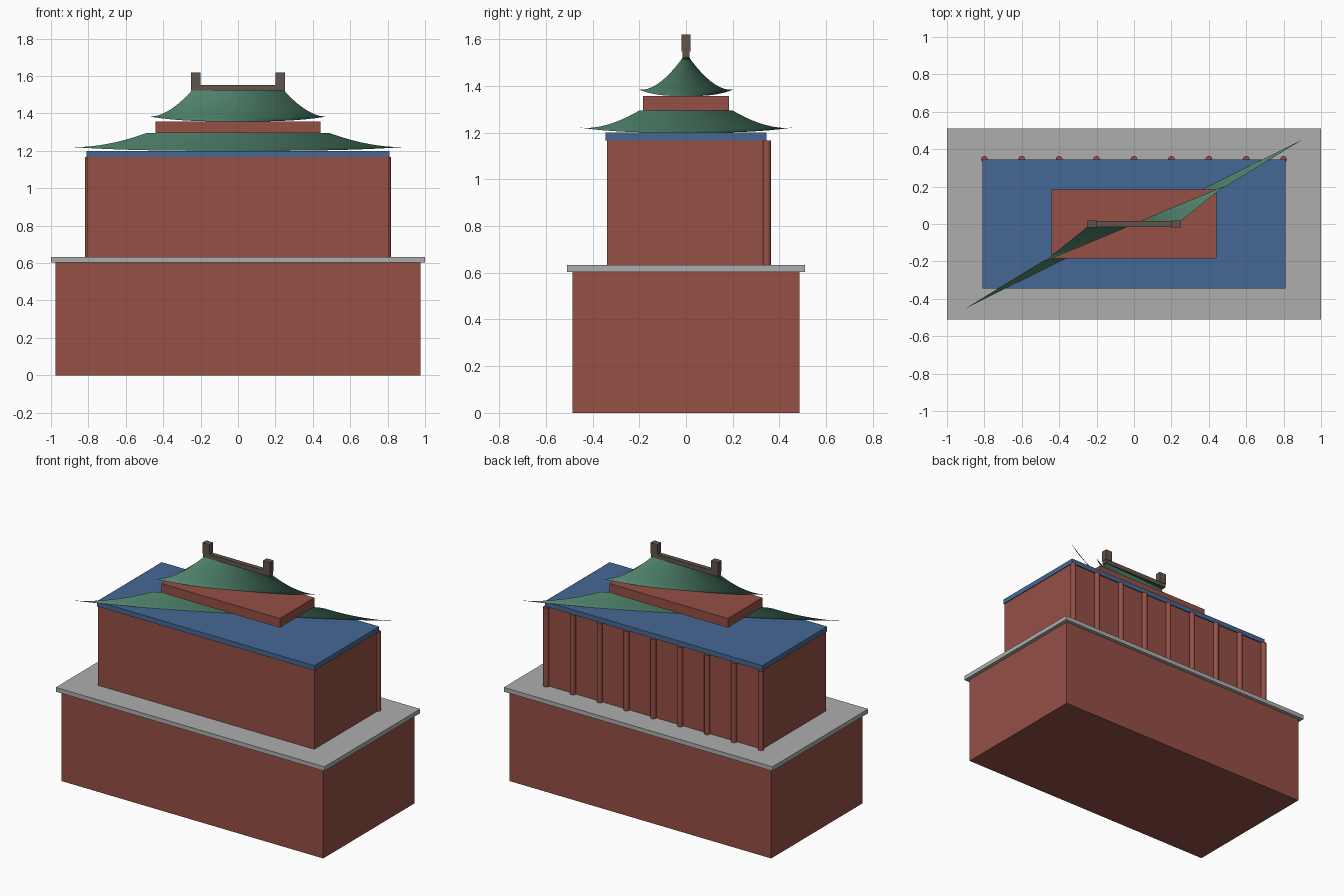
import bpy, bmesh, math

if "Cube" in bpy.data.objects:
    bpy.data.objects.remove(bpy.data.objects["Cube"])


def material(name, rgb):
    m = bpy.data.materials.new(name)
    m.diffuse_color = (*rgb, 1)
    m.use_nodes = True
    m.node_tree.nodes["Principled BSDF"].inputs["Base Color"].default_value = m.diffuse_color
    return m


RED = material("red_wall", (0.30, 0.08, 0.06))
BLUE = material("blue_beam", (0.06, 0.14, 0.30))
GREEN = material("green_tile", (0.08, 0.23, 0.15))
BROWN = material("ridge_brown", (0.12, 0.09, 0.07))
GREY = material("stone_grey", (0.42, 0.42, 0.42))


def box(name, hx, hy, z0, z1, mat, x=0):
    bpy.ops.mesh.primitive_cube_add(size=1, location=(x, 0, (z0 + z1) / 2))
    o = bpy.context.object
    o.name = name
    o.scale = (2 * hx, 2 * hy, z1 - z0)
    bpy.ops.object.transform_apply(location=False, rotation=False, scale=True)
    o.data.materials.append(mat)
    return o


def roof(name, eave, top, z0, z1, lift, n=32, rows=10):
    """Twisted diagonal roof sheet: each level is a straight diagonal
    from (-hx,-hy) to (hx,hy), with a concave rise and lifted tips."""
    bm = bmesh.new()
    grid = []
    for j in range(rows + 1):
        t = j / rows
        hx = eave[0] + (top[0] - eave[0]) * t
        hy = eave[1] + (top[1] - eave[1]) * t
        row = []
        for i in range(n + 1):
            s = 2 * i / n - 1
            z = z0 + (z1 - z0) * t ** 1.6 + lift * abs(s) ** 3 * (1 - t) ** 2
            row.append(bm.verts.new((s * hx, s * hy, z)))
        grid.append(row)
    for a, b in zip(grid, grid[1:]):
        for i in range(n):
            f = bm.faces.new((a[i], a[i + 1], b[i + 1], b[i]))
            f.smooth = True
    me = bpy.data.meshes.new(name)
    bm.to_mesh(me)
    bm.free()
    me.materials.append(GREEN)
    o = bpy.data.objects.new(name, me)
    bpy.context.collection.objects.link(o)


# Base and terrace
box("base", 0.975, 0.486, 0, 0.604, RED)
box("terrace_slab", 1.0, 0.51, 0.604, 0.633, GREY)

# Main hall with beam band
box("hall", 0.805, 0.338, 0.633, 1.167, RED)
box("beam_band", 0.81, 0.345, 1.167, 1.2, BLUE)

# Row of columns along the back wall
for i in range(9):
    bpy.ops.mesh.primitive_cylinder_add(vertices=12, radius=0.018, depth=0.534,
                                        location=(-0.8 + 0.2 * i, 0.346, 0.9))
    col = bpy.context.object
    col.name = f"column_{i + 1}"
    col.data.materials.append(RED)
    bpy.ops.object.shade_smooth_by_angle(angle=math.radians(40))

# Roof tiers and upper storey
roof("lower_roof", (0.91, 0.457), (0.49, 0.2), 1.2, 1.295, 0.022)
box("upper_storey", 0.44, 0.184, 1.295, 1.357, RED)
roof("upper_roof", (0.482, 0.202), (0.24, 0.008), 1.357, 1.53, 0.028)

# Ridge with end ornaments
box("ridge", 0.25, 0.016, 1.523, 1.553, BROWN)
for side in (-1, 1):
    box("ridge_ornament", 0.026, 0.02, 1.547, 1.62, BROWN, x=side * 0.226)
